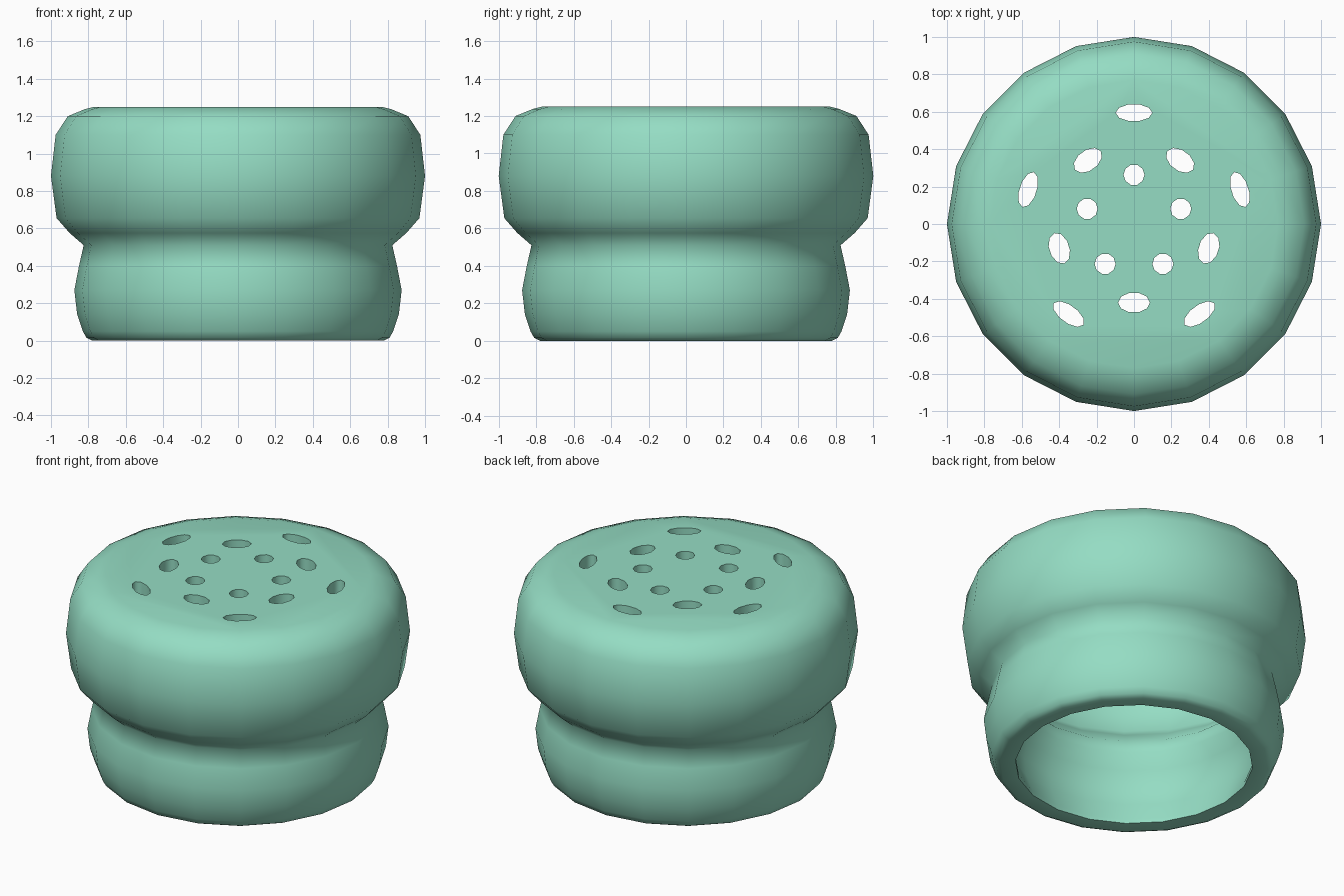
import bpy, bmesh
from math import sin, cos, pi, radians

if "Cube" in bpy.data.objects:
    bpy.data.objects.remove(bpy.data.objects["Cube"])

SIDES = 20

def ring(bm, n, rx, ry, z, cx=0, cy=0, rot=0):
    vs = []
    for i in range(n):
        a = 2 * pi * i / n
        u, v = rx * cos(a), ry * sin(a)
        vs.append(bm.verts.new((cx + u * cos(rot) - v * sin(rot),
                                cy + u * sin(rot) + v * cos(rot), z)))
    return vs

def loft(bm, rings):
    n = len(rings[0])
    for a, b in zip(rings, rings[1:]):
        for i in range(n):
            j = (i + 1) % n
            bm.faces.new((a[i], a[j], b[j], b[i]))
    bm.faces.new(rings[0][::-1])
    bm.faces.new(rings[-1])

def to_object(bm, name):
    bmesh.ops.recalc_face_normals(bm, faces=bm.faces)
    me = bpy.data.meshes.new(name)
    bm.to_mesh(me)
    bm.free()
    ob = bpy.data.objects.new(name, me)
    bpy.context.collection.objects.link(ob)
    return ob

# Hollow cap: inner wall from the ceiling down, rim, then outer wall up to the top
inner = [(0.70, 1.13), (0.77, 1.12), (0.83, 1.08), (0.86, 1.03), (0.88, 0.88),
         (0.86, 0.72), (0.80, 0.66), (0.70, 0.56), (0.69, 0.48), (0.73, 0.38),
         (0.75, 0.27), (0.74, 0.16), (0.69, 0.03), (0.69, 0.005)]
outer = [(0.78, 0.0), (0.81, 0.015), (0.83, 0.05), (0.86, 0.14), (0.875, 0.27),
         (0.85, 0.40), (0.825, 0.51), (0.90, 0.575), (0.97, 0.655), (1.0, 0.88),
         (0.975, 1.10), (0.91, 1.20), (0.82, 1.237), (0.77, 1.25)]
bm = bmesh.new()
loft(bm, [ring(bm, SIDES, r, r, z) for r, z in inner + outer])
cap = to_object(bm, "shaker_cap")

# Three staggered rings of oval holes: distance, first angle, tangential and radial half size
bm = bmesh.new()
for dist, start, w, h in [(0.263, 90, 0.056, 0.056),
                          (0.42, 270, 0.085, 0.054),
                          (0.595, 90, 0.098, 0.046)]:
    for k in range(5):
        a = radians(start + 72 * k)
        loft(bm, [ring(bm, 10, w, h, z, dist * cos(a), dist * sin(a), a - pi / 2)
                  for z in (1.0, 1.4)])
cutter = to_object(bm, "hole_cutter")
cutter.hide_render = True

mod = cap.modifiers.new("holes", 'BOOLEAN')
mod.operation = 'DIFFERENCE'
mod.solver = 'EXACT'
mod.object = cutter
bpy.context.view_layer.objects.active = cap
cap.select_set(True)
bpy.ops.object.modifier_apply(modifier=mod.name)
bpy.data.objects.remove(cutter)

# Smooth shading and mint colour
bpy.ops.object.shade_smooth_by_angle(angle=radians(75))
mat = bpy.data.materials.new("mint")
mat.diffuse_color = (0.30, 0.72, 0.55, 1)
mat.use_nodes = True
mat.node_tree.nodes["Principled BSDF"].inputs["Base Color"].default_value = mat.diffuse_color
cap.data.materials.clear()
cap.data.materials.append(mat)
